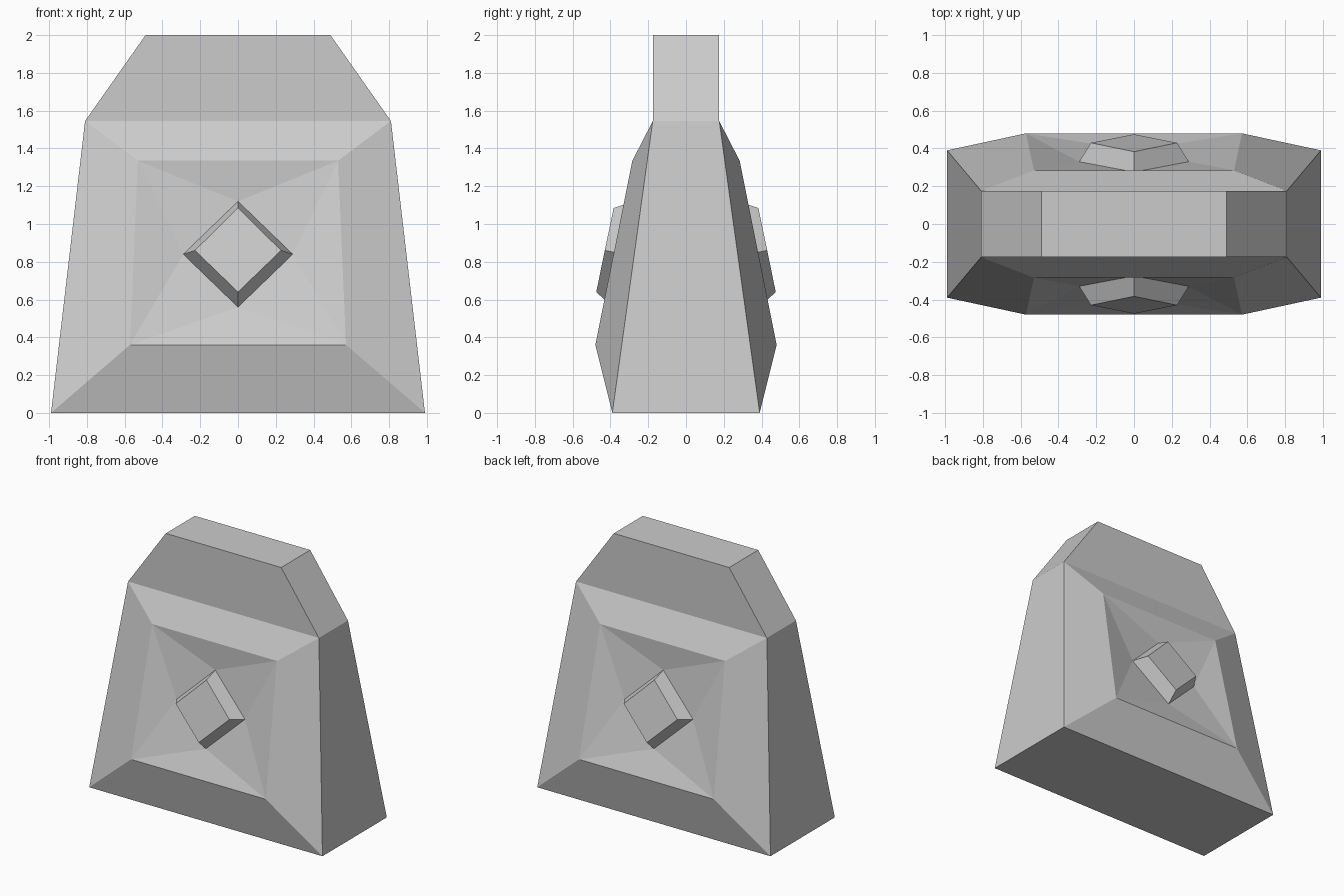
import bpy
import bmesh

default_cube = bpy.data.objects.get("Cube")
if default_cube:
    bpy.data.objects.remove(default_cube, do_unlink=True)

grey = bpy.data.materials.new("plain grey")
grey.use_nodes = True
colour = (0.6, 0.6, 0.6, 1)
grey.diffuse_color = colour
grey.node_tree.nodes["Principled BSDF"].inputs["Base Color"].default_value = colour


def mirrored_object(name, bm):
    """Finish a front half as an object mirrored to the back."""
    bmesh.ops.recalc_face_normals(bm, faces=bm.faces)
    mesh = bpy.data.meshes.new(name)
    bm.to_mesh(mesh)
    bm.free()
    mesh.materials.append(grey)
    obj = bpy.data.objects.new(name, mesh)
    bpy.context.collection.objects.link(obj)
    mirror = obj.modifiers.new("front_to_back", "MIRROR")
    mirror.use_axis = (False, True, False)
    return obj


def quad_ring(bm, low, high):
    """Trapezoid corners from (half width, y, z) of its lower and upper edge."""
    points = [(-low[0], *low[1:]), low, high, (-high[0], *high[1:])]
    return [bm.verts.new(p) for p in points]


def diamond(bm, half_width, top, side, bottom):
    """Diamond corners in order bottom, left, top, right from (y, z) pairs."""
    points = [(0, *bottom), (half_width, *side), (0, *top), (-half_width, *side)]
    return [bm.verts.new(p) for p in points]


def bridge(bm, a, b):
    for i in range(len(a)):
        j = (i + 1) % len(a)
        bm.faces.new((a[i], a[j], b[j], b[i]))


GEM_BASE = dict(half_width=0.29, top=(-0.275, 1.12), side=(-0.33, 0.84), bottom=(-0.39, 0.56))
GEM_FACE = dict(half_width=0.228, top=(-0.383, 1.085), side=(-0.43, 0.86), bottom=(-0.475, 0.64))

# Body: tapering block with a narrower, straight cap
bm = bmesh.new()
outer = quad_ring(bm, (0.99, -0.39, 0), (0.81, -0.176, 1.545))
cap = [bm.verts.new((x, -0.176, 2)) for x in (0.49, -0.49)]
bm.faces.new((outer[3], outer[2], cap[0], cap[1]))

# Side walls, base and top run back to the middle plane
outline = [outer[0], outer[1], outer[2], cap[0], cap[1], outer[3]]
middle = [bm.verts.new((v.co.x, 0, v.co.z)) for v in outline]
bridge(bm, outline, middle)

# Raised frame sloping up from the body edge
frame = quad_ring(bm, (0.572, -0.48, 0.36), (0.53, -0.284, 1.335))
bridge(bm, outer, frame)

# Sunken facets between the frame and the diamond
hole = diamond(bm, **GEM_BASE)
for i in range(4):
    j = (i + 1) % 4
    bm.faces.new((frame[i], frame[j], hole[i]))
    bm.faces.new((frame[j], hole[j], hole[i]))
mirrored_object("body", bm)

# Diamond block standing in the sunken panel
bm = bmesh.new()
base = diamond(bm, **GEM_BASE)
face = diamond(bm, **GEM_FACE)
bridge(bm, base, face)
bm.faces.new(face)
bm.faces.new(base)
mirrored_object("diamond_block", bm)
